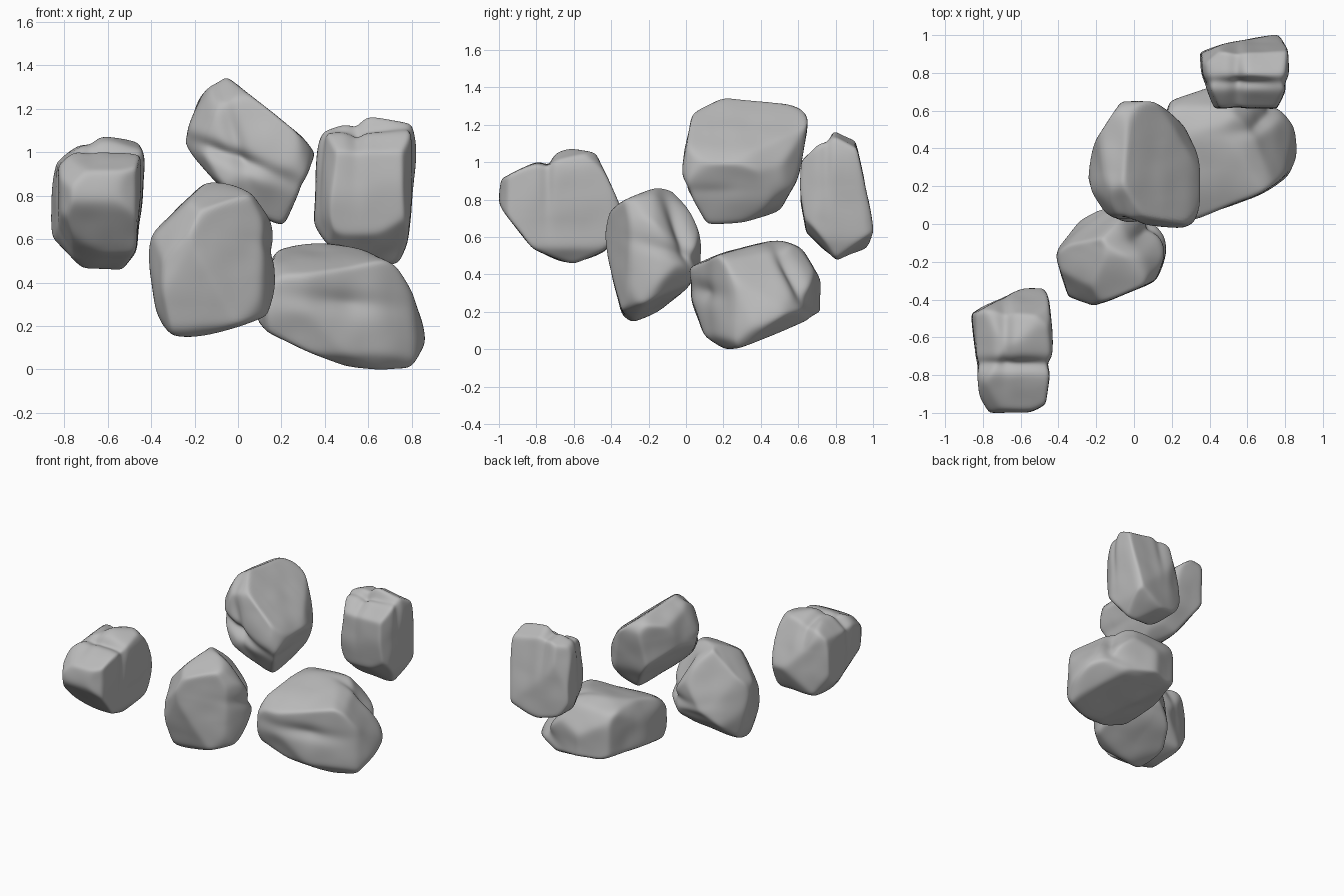
import bpy
import bmesh
from math import sin, cos, radians, exp
from mathutils import Vector, noise

default_cube = bpy.data.objects.get("Cube")
if default_cube:
    bpy.data.objects.remove(default_cube, do_unlink=True)

# One stone grey for every boulder
stone = bpy.data.materials.new("stone_grey")
stone.use_nodes = True
stone.diffuse_color = (0.5, 0.5, 0.5, 1)
stone.node_tree.nodes["Principled BSDF"].inputs["Base Color"].default_value = stone.diffuse_color


def profile_axes(azimuth, elevation):
    """Right and up directions of the plane a profile is drawn on."""
    a, e = radians(azimuth), radians(elevation)
    right = Vector((cos(a), sin(a), 0))
    up = Vector((-sin(a) * sin(e), cos(a) * sin(e), cos(e)))
    return right, up


FRONT, SIDE, TOP = profile_axes(0, 0), profile_axes(90, 0), profile_axes(0, 90)
CORNER, REAR_CORNER = profile_axes(30, 20), profile_axes(210, 20)
UNDERSIDE = profile_axes(140, -30)
ALL_AXES = (FRONT, SIDE, TOP, CORNER, REAR_CORNER, UNDERSIDE)
# Slanted profiles trim a little less than the upright ones
SLACKS = (0, 0, 0, 0.012, 0.012, 0.022)


def cutting_planes(profile, axes, slack):
    """Turn each profile edge into a plane that trims the boulder."""
    right, up = axes
    middle = sum(profile, Vector((0, 0))) / len(profile)
    planes = []
    for start, end in zip(profile, profile[1:] + profile[:1]):
        edge = end - start
        normal = Vector((edge.y, -edge.x)).normalized()
        if normal.dot((start + end) / 2 - middle) < 0:
            normal = -normal
        reach = max(normal.dot(p) for p in profile) + slack
        planes.append((right * normal.x + up * normal.y, reach))
    return planes


def extent(values):
    return min(values), max(values)


def make_boulder(name, profiles, grooves, chips=(), sharpness=40):
    """Shape a sphere into a rounded, many-sided boulder with soft grooves."""
    profiles = [[Vector(p) / 100 for p in profile] for profile in profiles]
    front, side = profiles[0], profiles[1]
    limits = (extent([p.x for p in front]),
              extent([p.x for p in side]),
              extent([p.y for p in front + side]))
    centre = Vector([(low + high) / 2 for low, high in limits])

    cuts = [(Vector(normal).normalized(), reach) for normal, reach in chips]
    for profile, axes, slack in zip(profiles, ALL_AXES, SLACKS):
        cuts += cutting_planes(profile, axes, slack)
    planes = [normal / max(reach - normal.dot(centre), 0.05) for normal, reach in cuts]

    bm = bmesh.new()
    bmesh.ops.create_icosphere(bm, subdivisions=6, radius=1)
    for vert in bm.verts:
        ray = vert.co.normalized()
        total = sum(max(0, plane.dot(ray)) ** sharpness for plane in planes)
        radius = total ** (-1 / sharpness)
        point = centre + ray * radius
        # Gentle weathering
        radius += 0.006 * noise.noise(point * 3) + 0.006 * noise.noise(point * 7)
        # Soft cracks that fade out away from their middle
        for spot, across, width, depth in grooves:
            offset = point - Vector(spot)
            distance = offset.dot(Vector(across).normalized())
            fade = exp(-(offset.length / 0.24) ** 2)
            radius -= depth * fade * exp(-(distance / width) ** 2)
        vert.co = ray * radius

    # Rounding shrinks the boulder a little, so bring it back to its limits
    for axis, (low, high) in enumerate(limits):
        near, far = extent([v.co[axis] for v in bm.verts])
        for vert in bm.verts:
            share = (vert.co[axis] - near) / (far - near)
            vert.co[axis] = low + share * (high - low) - centre[axis]
    for face in bm.faces:
        face.smooth = True

    mesh = bpy.data.meshes.new(name)
    bm.to_mesh(mesh)
    bm.free()
    mesh.materials.append(stone)
    boulder = bpy.data.objects.new(name, mesh)
    boulder.location = centre
    bpy.context.collection.objects.link(boulder)


X, Y = (1, 0, 0), (0, 1, 0)

# Profiles are in hundredths: front, side, top, corner, rear corner, underside
make_boulder("front_right_boulder", [
    [(-86, 62), (-84, 90), (-81, 102), (-62, 107), (-46, 104), (-43, 95),
     (-47, 55), (-54, 46), (-78, 48), (-84, 55)],
    [(-100, 80), (-97, 91), (-75, 101), (-62, 107), (-49, 105), (-34, 72),
     (-43, 54), (-61, 46), (-78, 50), (-99, 77)],
    [(-85, -48), (-69, -39), (-50, -31), (-46, -38), (-43, -61), (-47, -94),
     (-55, -99), (-76, -99), (-81, -90)],
    [(-119, 62), (-110, 77), (-90, 91), (-70, 91), (-58, 77), (-59, 53),
     (-73, 35), (-93, 38), (-116, 50)],
    [(58, 52), (59, 85), (65, 104), (87, 107), (107, 102), (119, 89),
     (96, 52), (77, 50)],
    [(34, 19), (32, 34), (26, 46), (0, 60), (-33, 45), (-33, 10), (-10, -5),
     (11, -5), (28, 7)],
], [((-0.6, -0.74, 1.0), Y, 0.035, 0.035),
    ((-0.68, -0.56, 1.05), X, 0.04, 0.025)])

make_boulder("middle_front_boulder", [
    [(-23, 15), (12, 23), (17, 37), (16, 60), (14, 75), (-9, 86), (-20, 83),
     (-36, 69), (-41, 53), (-36, 28), (-30, 18)],
    [(-26, 15), (-14, 22), (0, 34), (8, 45), (8, 58), (2, 72), (-10, 86),
     (-19, 83), (-38, 76), (-43, 61), (-33, 21)],
    [(-41, -16), (-35, -2), (-15, 9), (14, 3), (17, -13), (11, -29),
     (-21, -42), (-34, -37)],
    [(-50, 36), (-45, 55), (-18, 77), (-7, 70), (7, 50), (10, 35), (1, 17),
     (-23, 11), (-45, 14)],
    [(-10, 48), (-5, 68), (10, 84), (34, 75), (49, 48), (40, 21), (27, 22),
     (-3, 35)],
    [(-24, 20), (-25, 50), (-10, 80), (10, 75), (18, 38), (20, 22), (16, 2),
     (5, -6), (-20, 8)],
], [((0.13, -0.04, 0.64), (0, 1, 0.4), 0.035, 0.04),
    ((0.14, 0, 0.5), (0, 0.3, 1), 0.04, 0.02)],
    chips=[((-0.47, 0.81, 0.34), 0.3)])

make_boulder("middle_top_boulder", [
    [(-5, 134), (-14, 127), (-20, 113), (-24, 99), (-15, 87), (11, 71),
     (21, 67), (26, 78), (35, 98), (26, 110), (14, 123)],
    [(-2, 93), (4, 123), (17, 134), (48, 131), (62, 125), (65, 120),
     (59, 90), (49, 74), (29, 68), (12, 68), (6, 77)],
    [(-5, 65), (11, 65), (27, 51), (34, 37), (36, 18), (32, 2), (24, -2),
     (-2, 1), (-18, 8), (-24, 24), (-20, 42)],
    [(-9, 110), (1, 127), (28, 137), (41, 132), (51, 107), (44, 83),
     (22, 62), (7, 70), (-8, 90)],
    [(-51, 75), (-42, 92), (-7, 115), (3, 110), (9, 91), (3, 79), (-27, 57),
     (-40, 62)],
    [(-22, 80), (-18, 106), (-7, 140), (28, 136), (38, 133), (44, 126),
     (44, 106), (25, 86), (5, 72), (-10, 62)],
], [((-0.02, 0.02, 0.97), (0.4, 0, 1), 0.035, 0.04),
    ((-0.01, 0.03, 1.06), (1, 0, 0.3), 0.04, 0.025)])

make_boulder("low_back_left_boulder", [
    [(9, 23), (15, 14), (28, 6), (77, 0), (84, 5), (86, 12), (77, 45),
     (63, 52), (45, 58), (33, 58), (19, 54), (12, 42)],
    [(25, 0), (11, 8), (2, 34), (2, 42), (18, 50), (50, 58), (59, 53),
     (72, 31), (72, 23), (45, 4)],
    [(32, 4), (67, 17), (80, 25), (86, 37), (82, 57), (77, 61), (40, 69),
     (20, 62), (9, 30), (14, 4)],
    [(11, 33), (21, 55), (38, 62), (71, 60), (91, 36), (97, 16), (76, -7),
     (41, 3), (17, 17)],
    [(-97, 19), (-70, 53), (-30, 50), (-11, 33), (-17, 18), (-54, 6),
     (-84, 9)],
    [(-46, 45), (-41, 70), (-29, 78), (-9, 85), (1, 87), (18, 76), (28, 61),
     (22, 47), (5, 27), (-9, 20), (-28, 27)],
], [((0.77, 0.56, 0.38), (0, 1, 0.5), 0.04, 0.05),
    ((0.45, 0.1, 0.32), (0.1, 0, 1), 0.05, 0.025)])

make_boulder("high_back_left_boulder", [
    [(37, 101), (42, 112), (60, 116), (79, 112), (82, 101), (78, 60),
     (72, 48), (52, 53), (41, 60), (35, 69)],
    [(82, 48), (65, 64), (61, 88), (62, 98), (81, 116), (89, 113), (97, 80),
     (100, 64), (95, 54)],
    [(35, 90), (48, 95), (76, 100), (81, 93), (82, 81), (79, 69), (75, 62),
     (43, 62), (36, 79)],
    [(68, 93), (71, 115), (91, 119), (116, 110), (116, 73), (105, 57),
     (81, 66), (68, 77)],
    [(-117, 45), (-116, 92), (-94, 95), (-72, 85), (-69, 58), (-76, 37),
     (-97, 35)],
    [(0, 158), (21, 142), (30, 109), (26, 97), (18, 89), (-2, 99),
     (-16, 112), (-19, 126), (-12, 148)],
], [((0.6, 0.75, 1.1), Y, 0.03, 0.035),
    ((0.54, 0.8, 1.13), X, 0.04, 0.025)])
